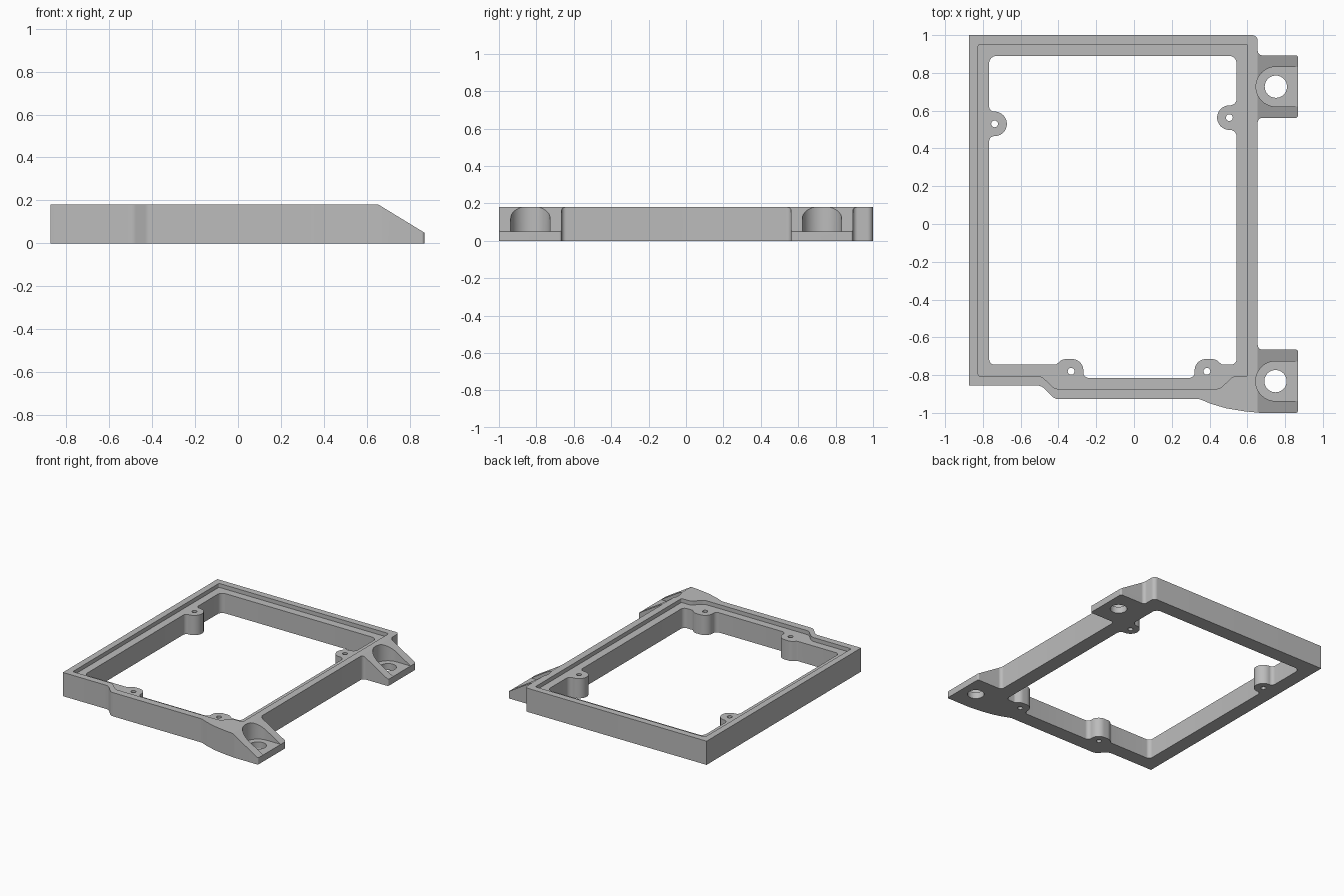
import bpy, bmesh, math
from mathutils import Vector

if "Cube" in bpy.data.objects:
    bpy.data.objects.remove(bpy.data.objects["Cube"])

H, LEDGE, FOOT = 0.18, 0.15, 0.05   # frame height, inner ledge height, lug foot height


def rounded(points):
    """Closed 2D outline from (x, y, corner radius) points."""
    out, n = [], len(points)
    for i, (x, y, r) in enumerate(points):
        p = Vector((x, y))
        if r == 0:
            out.append(p)
            continue
        a = (Vector(points[i - 1][:2]) - p).normalized()
        b = (Vector(points[(i + 1) % n][:2]) - p).normalized()
        half = a.angle(b) / 2
        c = p + (a + b).normalized() * (r / math.sin(half))
        start = p + a * (r / math.tan(half)) - c
        end = p + b * (r / math.tan(half)) - c
        sweep = math.atan2(start.x * end.y - start.y * end.x, start.dot(end))
        steps = max(3, round(abs(sweep) / math.radians(9)))
        for k in range(steps + 1):
            t = sweep * k / steps
            out.append(c + Vector((start.x * math.cos(t) - start.y * math.sin(t),
                                   start.x * math.sin(t) + start.y * math.cos(t))))
    return [p for i, p in enumerate(out) if (p - out[i - 1]).length > 1e-4]


def extrude(name, base, offset):
    """Solid made by extruding a closed 3D outline along an offset."""
    bm = bmesh.new()
    face = bm.faces.new([bm.verts.new(p) for p in base])
    new = bmesh.ops.extrude_face_region(bm, geom=[face], use_keep_orig=True)["geom"]
    bmesh.ops.translate(bm, vec=offset, verts=[g for g in new if isinstance(g, bmesh.types.BMVert)])
    bmesh.ops.recalc_face_normals(bm, faces=bm.faces)
    mesh = bpy.data.meshes.new(name)
    bm.to_mesh(mesh)
    bm.free()
    ob = bpy.data.objects.new(name, mesh)
    bpy.context.collection.objects.link(ob)
    return ob


def prism(name, outline, z0, z1):
    return extrude(name, [(p[0], p[1], z0) for p in outline], (0, 0, z1 - z0))


def circle(x, y, r, n=40):
    return [(x + r * math.cos(2 * math.pi * k / n), y + r * math.sin(2 * math.pi * k / n))
            for k in range(n)]


# Frame body with the two lugs, full height
frame = prism("mounting_frame", rounded([
    (-.873, -.855, 0), (-.49, -.855, .06), (-.42, -.927, .05), (.347, -.927, .05),
    (.41, -.953, .1), (.49, -.976, .1), (.58, -.991, .1), (.67, -1, .1),
    (.868, -1, .012), (.868, -.665, .012), (.655, -.665, .025), (.655, .562, .025),
    (.868, .562, .012), (.868, .893, .012), (.655, .893, .025), (.655, 1, .03),
    (-.873, 1, 0)]), 0, H)

cutters = []

# Slope over the lugs
cutters.append(extrude("slope_cutter", [(.655, -1.2, H), (.868, -1.2, FOOT), (1.1, -1.2, FOOT - .1416),
                                        (1.1, -1.2, .4), (.655, -1.2, .4)], (0, 2.4, 0)))

# Stepped recess around the inside of the rim
cutters.append(prism("recess_cutter", rounded([
    (-.825, -.805, .01), (-.49, -.805, .05), (-.42, -.873, .05), (.455, -.873, .05),
    (.525, -.805, .05), (.602, -.805, .01), (.602, .95, .01), (-.825, .95, .01)]), LEDGE, .35))

# Opening, its outline bulging inward around the four screw bosses
R = .065
bosses = [(-.738, .53), (.505, .563), (-.333, -.78), (.386, -.78)]
(lx, ly), (rx, ry), (ax, ay), (bx, by) = bosses
left, right, top, low, dip = -.767, .543, .89, -.745, -.815
cutters.append(prism("opening_cutter", rounded([
    (left, low, .03), (ax - .08, low, .02), (ax - .045, ay + R, .05), (ax + R, ay + R, .06),
    (ax + R, dip, .03), (bx - R, dip, .03), (bx - R, by + R, .06), (bx + .045, by + R, .05),
    (bx + .08, low, .02), (right, low, .03),
    (right, ry - R, .035), (rx - R, ry - R, R), (rx - R, ry + R, R), (right, ry + R, .035),
    (right, top, .04), (left, top, .04),
    (left, ly + R, .028), (lx + R, ly + R, R), (lx + R, ly - R, R), (left, ly - R, .028)]),
    -.1, .4))

# Screw holes in the bosses
for x, y in bosses:
    cutters.append(prism("screw_hole_cutter", circle(x, y, .018, 24), -.1, .3))

# Bolt holes and open-ended counterbores in the lugs
for x, y in ((.751, .727), (.749, -.832)):
    r = .105
    cutters.append(prism("counterbore_cutter", rounded([
        (x - r, y - r, r), (1.2, y - r, 0), (1.2, y + r, 0), (x - r, y + r, r)]), FOOT, .45))
    cutters.append(prism("bolt_hole_cutter", circle(x, y, .059), -.1, .3))

bpy.context.view_layer.objects.active = frame
frame.select_set(True)
for c in cutters:
    c.hide_render = True
    mod = frame.modifiers.new("cut", "BOOLEAN")
    mod.operation, mod.solver, mod.object = "DIFFERENCE", "EXACT", c
    bpy.ops.object.modifier_apply(modifier=mod.name)
for c in cutters:
    bpy.data.objects.remove(c)

grey = bpy.data.materials.new("plain grey")
grey.diffuse_color = (.5, .5, .5, 1)
grey.use_nodes = True
grey.node_tree.nodes["Principled BSDF"].inputs["Base Color"].default_value = grey.diffuse_color
frame.data.materials.clear()
frame.data.materials.append(grey)
bpy.ops.object.shade_smooth_by_angle(angle=math.radians(25))
